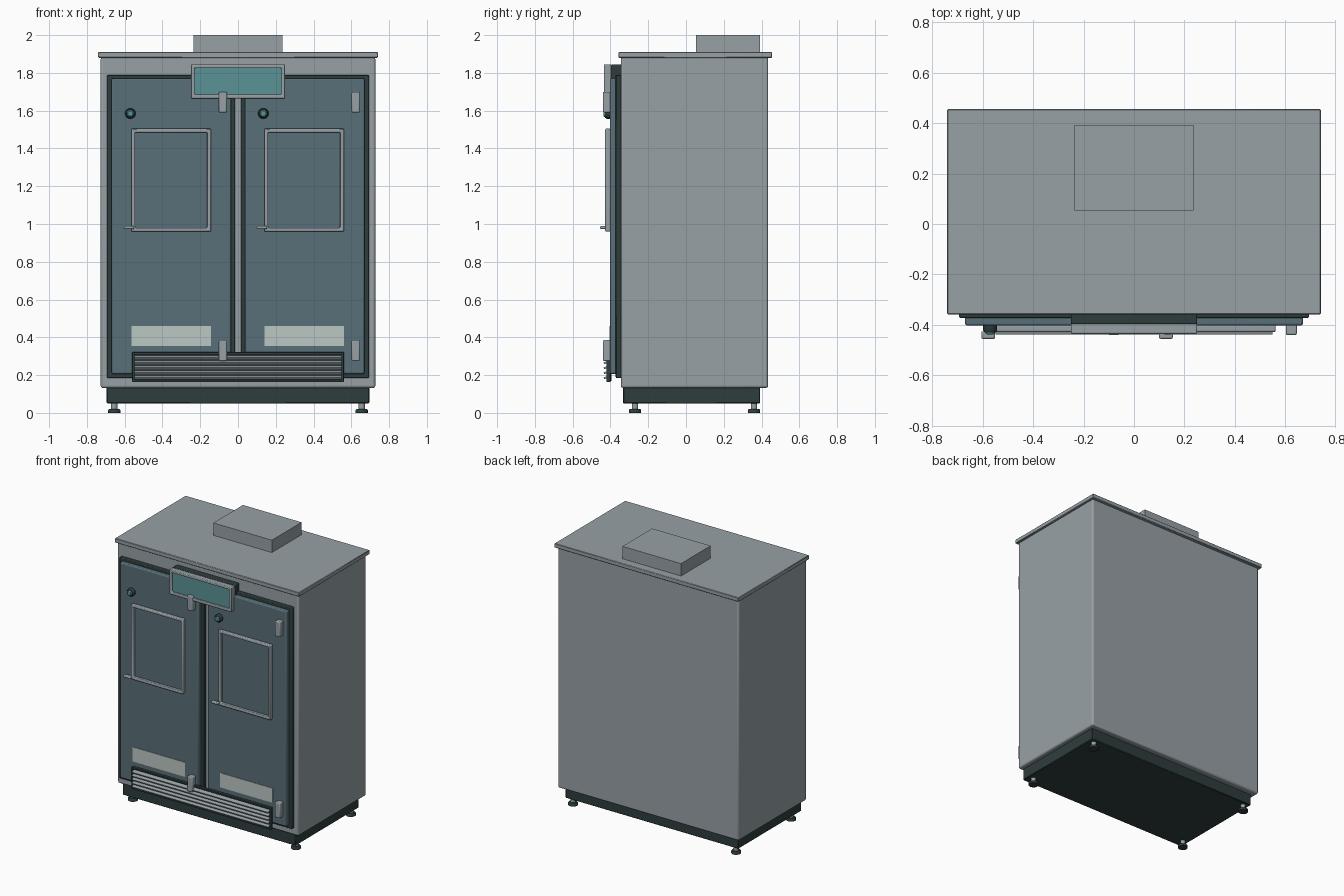
import bpy, bmesh, math

if "Cube" in bpy.data.objects:
    bpy.data.objects.remove(bpy.data.objects["Cube"])


def material(name, rgb):
    m = bpy.data.materials.new(name)
    m.diffuse_color = (*rgb, 1)
    m.use_nodes = True
    m.node_tree.nodes["Principled BSDF"].inputs["Base Color"].default_value = m.diffuse_color
    return m


GREY = material("cabinet grey", (0.31, 0.355, 0.38))
BLUE = material("door slate blue", (0.10, 0.16, 0.19))
DARK = material("dark trim", (0.028, 0.046, 0.046))
TEAL = material("screen teal", (0.105, 0.29, 0.30))
PALE = material("pale label", (0.50, 0.57, 0.55))


def finish(name, bm, mat, bevel=0, segments=2):
    bmesh.ops.recalc_face_normals(bm, faces=bm.faces)
    me = bpy.data.meshes.new(name)
    bm.to_mesh(me)
    bm.free()
    ob = bpy.data.objects.new(name, me)
    bpy.context.collection.objects.link(ob)
    me.materials.append(mat)
    if bevel:
        mod = ob.modifiers.new("bevel", 'BEVEL')
        mod.width, mod.segments = bevel, segments
        mod.limit_method = 'ANGLE'
        bpy.context.view_layer.objects.active = ob
        ob.select_set(True)
        bpy.ops.object.shade_smooth_by_angle(angle=math.radians(50))
        ob.select_set(False)
    return ob


def box(name, x, y, z, mat, bevel=0, segments=2):
    """Box from (min, max) ranges."""
    bm = bmesh.new()
    bmesh.ops.create_cube(bm, size=1)
    for v in bm.verts:
        for i, r in enumerate((x, y, z)):
            v.co[i] = r[0] if v.co[i] < 0 else r[1]
    return finish(name, bm, mat, bevel, segments)


def frame(name, x, y, z, w, mat, bevel):
    """Rectangular ring facing the front, with bar width w."""
    bm = bmesh.new()
    rings = []
    for d in (0, w):
        rings.append([bm.verts.new((px, y[1], pz)) for px, pz in (
            (x[0] + d, z[0] + d), (x[1] - d, z[0] + d),
            (x[1] - d, z[1] - d), (x[0] + d, z[1] - d))])
    a, b = rings
    faces = [bm.faces.new((a[i], a[(i + 1) % 4], b[(i + 1) % 4], b[i])) for i in range(4)]
    ext = bmesh.ops.extrude_face_region(bm, geom=faces, use_keep_orig=True)
    for v in ext["geom"]:
        if isinstance(v, bmesh.types.BMVert):
            v.co.y = y[0]
    return finish(name, bm, mat, bevel)


def lathe(name, profile, mat, place, facing_front=False, n=24):
    """Turned solid from (radius, height) pairs; the axis is z, or -y if facing_front."""
    bm = bmesh.new()
    rings = []
    for r, h in profile:
        ring = []
        for i in range(n):
            t = 2 * math.pi * i / n
            c, s = r * math.cos(t), r * math.sin(t)
            ring.append(bm.verts.new((c, -h, s) if facing_front else (c, s, h)))
        rings.append(ring)
    for p, q in zip(rings, rings[1:]):
        for i in range(n):
            j = (i + 1) % n
            bm.faces.new((p[i], p[j], q[j], q[i]))
    bm.faces.new(rings[0])
    bm.faces.new(rings[-1])
    for f in bm.faces:
        f.smooth = len(f.verts) == 4
    for e in bm.edges:
        if len(e.link_faces) == 2 and e.calc_face_angle(0) > 0.5:
            e.smooth = False
    ob = finish(name, bm, mat)
    ob.location = place
    return ob


# Cabinet shell, lid, roof unit and plinth
box("cabinet", (-0.727, 0.727), (-0.345, 0.435), (0.132, 1.885), GREY, 0.012, 3)
box("lid", (-0.74, 0.74), (-0.358, 0.455), (1.88, 1.91), GREY, 0.003, 1)
box("roof_unit", (-0.235, 0.235), (0.053, 0.393), (1.905, 2.0), GREY)
box("plinth", (-0.695, 0.695), (-0.333, 0.392), (0.05, 0.14), DARK, 0.004, 1)

# Levelling feet
for x in (-0.655, 0.655):
    for y in (-0.27, 0.36):
        lathe("foot_pad", [(0.033, 0), (0.033, 0.014), (0.027, 0.021)], DARK, (x, y, 0))
        lathe("foot_stem", [(0.017, 0.018), (0.017, 0.055)], GREY, (x, y, 0))

# Doors with gaskets
for s in (-1, 1):
    gx = sorted((s * 0.015, s * 0.693))
    dx = sorted((s * 0.037, s * 0.669))
    box("door_gasket", gx, (-0.372, -0.34), (0.185, 1.79), DARK, 0.005)
    box("door", dx, (-0.402, -0.36), (0.207, 1.771), BLUE, 0.007)

# Fittings repeated on each door
for ox in (0, 0.704):
    frame("window_frame", (-0.565 + ox, -0.143 + ox), (-0.428, -0.40),
          (0.96, 1.505), 0.02, GREY, 0.006)
    box("label_plate", (-0.563 + ox, -0.143 + ox), (-0.406, -0.40), (0.355, 0.46), PALE)
    lathe("lock_ring", [(0.028, 0.40), (0.028, 0.42), (0.022, 0.43)], DARK,
          (-0.57 + ox, 0, 1.585), True)
    lathe("lock_button", [(0.019, 0.425), (0.019, 0.433), (0.013, 0.437)], TEAL,
          (-0.57 + ox, 0, 1.585), True)
    box("window_latch", (-0.605 + ox, -0.55 + ox), (-0.455, -0.425), (0.973, 0.989), GREY, 0.006)
    for z in (1.59, 0.275):
        box("hinge", (-0.102 + ox, -0.059 + ox), (-0.44, -0.395), (z, z + 0.11), GREY, 0.006)

# Control display
box("display_housing", (-0.25, 0.25), (-0.397, -0.34), (1.667, 1.845), DARK, 0.005)
frame("display_frame", (-0.25, 0.25), (-0.435, -0.395), (1.665, 1.845), 0.02, GREY, 0.005)
box("display_screen", (-0.233, 0.233), (-0.422, -0.395), (1.682, 1.828), TEAL)

# Vent grille with slanted slats
box("grille_back", (-0.55, 0.55), (-0.411, -0.395), (0.17, 0.315), DARK)
frame("grille_frame", (-0.56, 0.56), (-0.422, -0.40), (0.163, 0.322), 0.013, DARK, 0.003)
for i in range(5):
    slat = box("grille_slat", (-0.548, 0.548), (-0.015, 0.012), (-0.005, 0.005), GREY)
    slat.location = (0, -0.421, 0.188 + i * 0.0265)
    slat.rotation_euler.x = math.radians(20)
